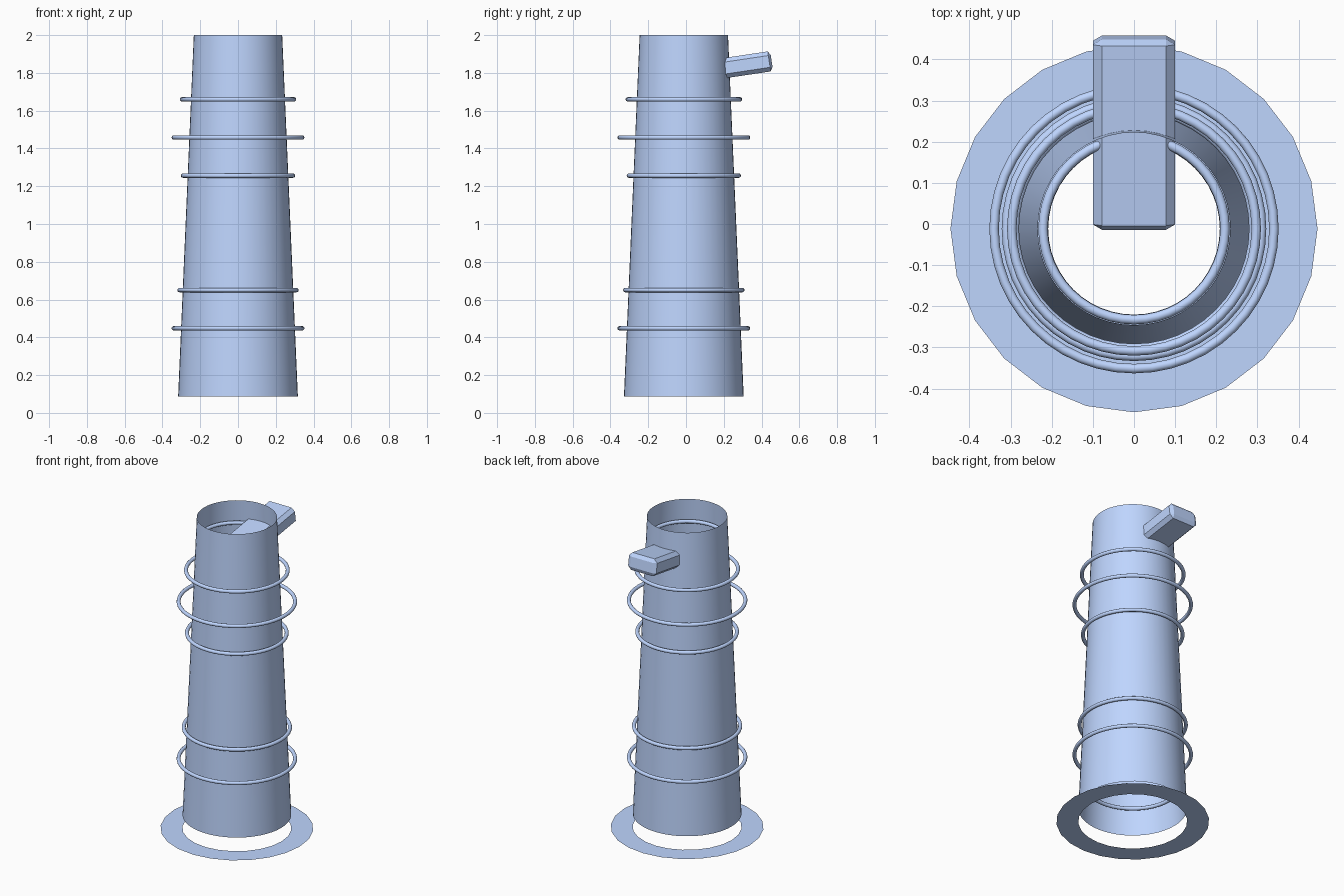
import bpy, bmesh, math

if "Cube" in bpy.data.objects:
    bpy.data.objects.remove(bpy.data.objects["Cube"])

CY = -0.0115  # shared vertical axis of the tower

blue = bpy.data.materials.new("blue")
blue.diffuse_color = (0.52, 0.67, 1.0, 1.0)
blue.use_nodes = True
blue.node_tree.nodes["Principled BSDF"].inputs["Base Color"].default_value = blue.diffuse_color


def band(name, r0, z0, r1, z1, n, smooth):
    # open ring of quads between two circles
    bm = bmesh.new()
    rows = []
    for r, z in ((r0, z0), (r1, z1)):
        rows.append([bm.verts.new((r * math.cos(2 * math.pi * i / n),
                                   r * math.sin(2 * math.pi * i / n), z))
                     for i in range(n)])
    for i in range(n):
        j = (i + 1) % n
        f = bm.faces.new((rows[0][i], rows[0][j], rows[1][j], rows[1][i]))
        f.smooth = smooth
    me = bpy.data.meshes.new(name)
    bm.to_mesh(me)
    bm.free()
    me.materials.append(blue)
    ob = bpy.data.objects.new(name, me)
    ob.location.y = CY
    bpy.context.collection.objects.link(ob)
    return ob


# tapered open tube and flat washer base (faces up)
band("tower_wall", 0.317, 0.087, 0.234, 2.0, 48, True)
band("base_washer", 0.446, 0.0, 0.318, 0.0, 24, False)

# hoops at even heights, swelling in and out of the wall
radii = [0.278, 0.340, 0.310, 0.23, 0.22, 0.291, 0.340, 0.297, 0.221]
for k, r in enumerate(radii):
    bpy.ops.mesh.primitive_torus_add(
        major_radius=r, minor_radius=0.0115, major_segments=48,
        minor_segments=12, location=(0, CY, 0.246 + 0.202 * k))
    hoop = bpy.context.object
    hoop.name = f"hoop_{k + 1}"
    hoop.data.materials.append(blue)
    bpy.ops.object.shade_smooth()

# tilted chamfered spout through the back of the wall;
# the object scale shortens the chamfer at its two ends
bpy.ops.mesh.primitive_cube_add(size=1, location=(0, 0.222, 1.828),
                                rotation=(math.radians(8.5), 0, 0))
spout = bpy.context.object
spout.name = "spout"
spout.scale = (0.2, 0.78, 0.107)
bpy.ops.object.transform_apply(location=False, rotation=False, scale=True)
spout.scale.y = 0.6
spout.data.materials.append(blue)
bev = spout.modifiers.new("chamfer", 'BEVEL')
bev.width = 0.022
bev.segments = 1
